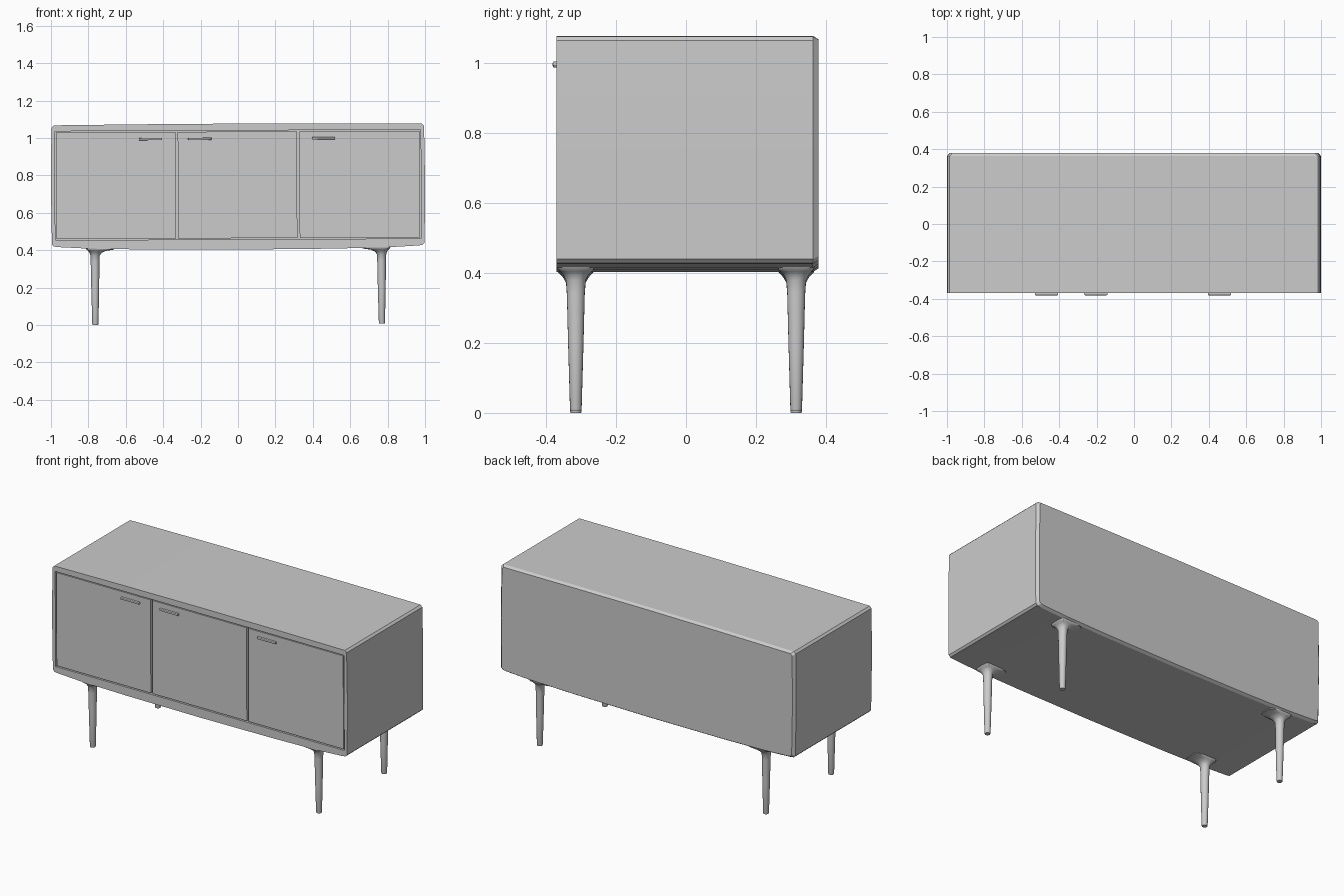
import bpy, bmesh, math
from mathutils import Matrix

if "Cube" in bpy.data.objects:
    bpy.data.objects.remove(bpy.data.objects["Cube"])

# the whole cabinet leans very slightly: right end a touch higher
TILT = Matrix.Translation((0.0034, 0, 0)) @ Matrix.Rotation(-0.0046, 4, 'Y')


def finish(name, bm, smooth=None):
    bmesh.ops.remove_doubles(bm, verts=bm.verts[:], dist=0.0001)
    bmesh.ops.recalc_face_normals(bm, faces=bm.faces[:])
    bm.transform(TILT)
    me = bpy.data.meshes.new(name)
    bm.to_mesh(me)
    bm.free()
    ob = bpy.data.objects.new(name, me)
    bpy.context.collection.objects.link(ob)
    if smooth:
        bpy.ops.object.select_all(action='DESELECT')
        ob.select_set(True)
        bpy.context.view_layer.objects.active = ob
        bpy.ops.object.shade_smooth_by_angle(angle=math.radians(smooth))
    return ob


def loft(name, loops, smooth=None):
    """Skin a list of equal-length point loops and cap both ends."""
    bm = bmesh.new()
    rings = [[bm.verts.new(p) for p in lp] for lp in loops]
    n = len(rings[0])
    for a, b in zip(rings, rings[1:]):
        for i in range(n):
            j = (i + 1) % n
            bm.faces.new((a[i], a[j], b[j], b[i]))
    bm.faces.new(rings[0])
    bm.faces.new(rings[-1])
    return finish(name, bm, smooth)


def box(name, x0, x1, y0, y1, z0, z1, bevel=0):
    bm = bmesh.new()
    bmesh.ops.create_cube(bm, size=1)
    for v in bm.verts:
        v.co = ((x0 + x1) / 2 + v.co.x * (x1 - x0),
                (y0 + y1) / 2 + v.co.y * (y1 - y0),
                (z0 + z1) / 2 + v.co.z * (z1 - z0))
    if bevel:
        front = [e for e in bm.edges if all(v.co.y < (y0 + y1) / 2 for v in e.verts)]
        bmesh.ops.bevel(bm, geom=front, offset=bevel, segments=2,
                        affect='EDGES', profile=0.5)
    return finish(name, bm)


# cabinet shell: gently bowed outline, recessed front, chamfered back
half = [(0, 0.403), (0.5, 0.406), (0.8, 0.412), (0.965, 0.421), (0.985, 0.424),
        (0.996, 0.435), (0.9985, 0.6), (1.0, 0.75), (0.9985, 0.9),
        (0.996, 1.06), (0.984, 1.072), (0.5, 1.0755), (0, 1.077)]
outline = half + [(-x, z) for x, z in half[-2:0:-1]]
OX, OZ0, OZ1 = 0.978, 0.458, 1.040
opening = [(max(-OX, min(OX, x)), max(OZ0, min(OZ1, z))) for x, z in outline]
inset = [(x * 0.986, 0.74 + (z - 0.74) * 0.97) for x, z in outline]


def at(y, pts):
    return [(x, y, z) for x, z in pts]


loft("cabinet_shell", [at(-0.345, opening), at(-0.37, opening), at(-0.37, outline),
                       at(0.363, outline), at(0.379, inset)])

# three doors with their bar pulls
doors = [(-0.971, -0.334, -0.467), (-0.321, 0.316, -0.203), (0.329, 0.971, 0.458)]
for i, (x0, x1, hx) in enumerate(doors):
    box(f"door_{i + 1}", x0, x1, -0.368, -0.343, 0.464, 1.034)
    box(f"door_pull_{i + 1}", hx - 0.062, hx + 0.062, -0.381, -0.366, 0.990, 1.002, 0.004)


# tapered legs, the top flaring into a squarish pad stretched towards the middle
# ring: z, outer half x, inner half x, half y, roundness exponent
rings = [(0.0035, 0.015, 0.015, 0.015, 2), (0.008, 0.0165, 0.0165, 0.0165, 2),
         (0.20, 0.021, 0.021, 0.022, 2), (0.34, 0.0235, 0.0235, 0.0255, 2),
         (0.375, 0.025, 0.025, 0.028, 2), (0.390, 0.030, 0.036, 0.036, 2.4),
         (0.400, 0.037, 0.060, 0.045, 3), (0.406, 0.045, 0.100, 0.051, 5),
         (0.418, 0.050, 0.106, 0.053, 6)]


def leg(name, sx, sy):
    loops = []
    for z, xo, xi, hy, p in rings:
        lp = []
        for k in range(24):
            a = 2 * math.pi * k / 24
            c, s = math.cos(a), math.sin(a)
            ux = math.copysign(abs(c) ** (2 / p), c) if abs(c) > 1e-6 else 0
            uy = math.copysign(abs(s) ** (2 / p), s) if abs(s) > 1e-6 else 0
            lp.append((sx * (0.766 + ux * (xo if ux > 0 else xi)),
                       sy * (0.315 + uy * hy), z))
        loops.append(lp)
    loft(name, loops, smooth=40)


for sx, side in ((-1, "left"), (1, "right")):
    for sy, end in ((-1, "front"), (1, "back")):
        leg(f"{end}_{side}_leg", sx, sy)
